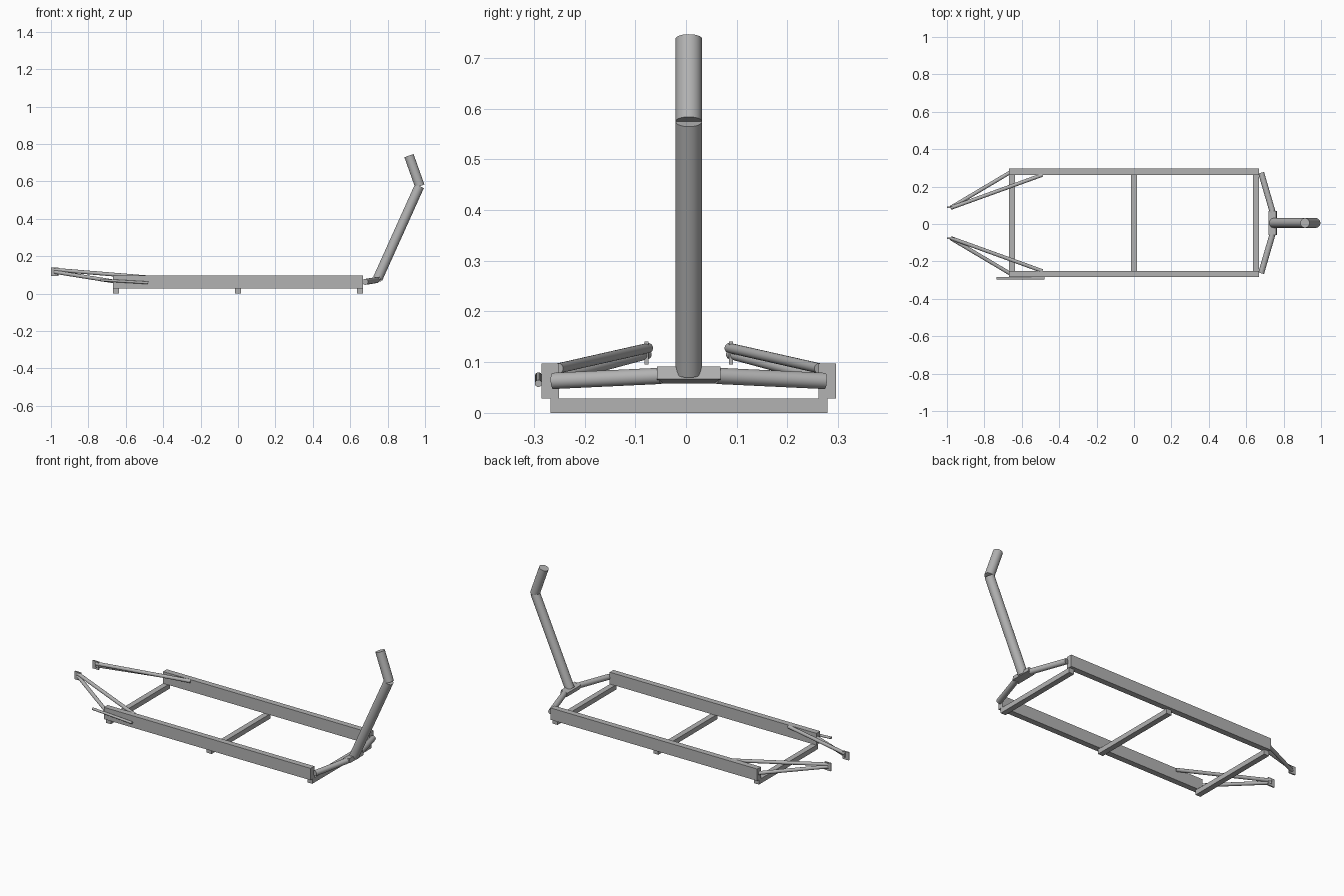
import bpy
import math
from mathutils import Vector

cube = bpy.data.objects.get("Cube")
if cube:
    bpy.data.objects.remove(cube, do_unlink=True)

steel = bpy.data.materials.new("grey steel")
steel.use_nodes = True
color = (0.45, 0.45, 0.45, 1)
steel.diffuse_color = color
steel.node_tree.nodes["Principled BSDF"].inputs["Base Color"].default_value = color

MID = 0.0055  # centre line of the frame in y


def box(name, low, high, tilt=0):
    low, high = Vector(low), Vector(high)
    bpy.ops.mesh.primitive_cube_add(size=1, location=(low + high) / 2)
    ob = bpy.context.object
    ob.name = name
    ob.scale = high - low
    ob.rotation_euler.y = math.radians(tilt)
    bpy.ops.object.transform_apply(location=False, rotation=False, scale=True)
    ob.data.materials.append(steel)
    return ob


def tube(name, start, end, radius, sides=32):
    start, end = Vector(start), Vector(end)
    axis = end - start
    bpy.ops.mesh.primitive_cylinder_add(
        vertices=sides, radius=radius, depth=axis.length, location=(start + end) / 2,
        rotation=axis.to_track_quat("Z", "Y").to_euler())
    ob = bpy.context.object
    ob.name = name
    ob.data.materials.append(steel)
    bpy.ops.object.shade_smooth_by_angle(angle=math.radians(35))
    return ob


# Cross members under the rails
for name, x in (("rear", -0.651), ("middle", 0), ("front", 0.651)):
    box(name + "_crossbar", (x - 0.016, -0.267, 0), (x + 0.016, 0.279, 0.028))

# Paired parts on both sides of the centre line
for side, s in (("left", 1), ("right", -1)):
    def at(x, y, z):
        return (x, MID + s * y, z)

    y = MID + s * 0.273
    box(side + "_rail", (-0.667, y - 0.017, 0.028), (0.668, y + 0.017, 0.097))

    # Tubes from the rails to the post bracket
    tube(side + "_neck_tube", at(0.68, 0.268, 0.063), at(0.742, 0.055, 0.073), 0.016)

    # Two struts meeting at a small end plate
    tube(side + "_upper_strut", at(-0.98, 0.08, 0.128), at(-0.49, 0.257, 0.088), 0.01, 24)
    tube(side + "_lower_strut", at(-0.98, 0.082, 0.116), at(-0.66, 0.272, 0.065), 0.01, 24)
    y = MID + s * 0.083
    box(side + "_end_plate", (-1, y - 0.004, 0.095), (-0.96, y + 0.004, 0.141))

# Short rod on the outside of the right rail
tube("side_rod", (-0.735, -0.291, 0.073), (-0.48, -0.291, 0.058), 0.007, 24)

# Bracket and bent post
box("post_bracket", (0.721, MID - 0.063, 0.062), (0.762, MID + 0.063, 0.087), -12)
tube("lower_post", (0.747, MID, 0.08), (0.97, MID, 0.575), 0.026, 48)
tube("upper_post", (0.972, MID, 0.575), (0.914, MID, 0.738), 0.026, 48)
